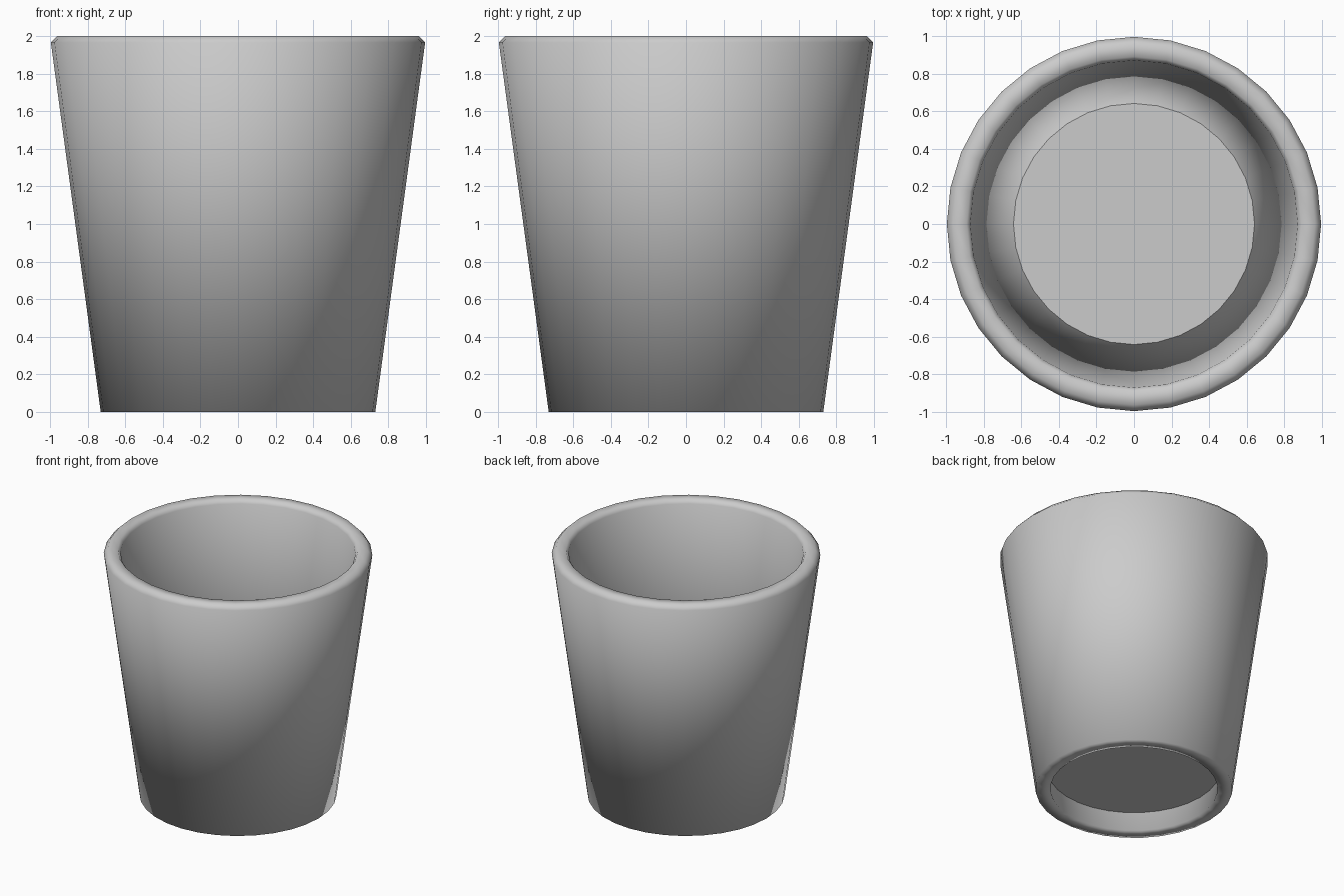
import bpy, bmesh
from math import sin, cos, pi

if "Cube" in bpy.data.objects:
    bpy.data.objects.remove(bpy.data.objects["Cube"])

SIDES = 32


def add_object(name, bm, smooth):
    bmesh.ops.recalc_face_normals(bm, faces=bm.faces)
    for f in bm.faces:
        f.smooth = smooth
    mesh = bpy.data.meshes.new(name)
    bm.to_mesh(mesh)
    bm.free()
    obj = bpy.data.objects.new(name, mesh)
    bpy.context.collection.objects.link(obj)
    return obj


# Tapered wall: closed (radius, height) section revolved around z
section = [(0.73, 0), (0.995, 1.965), (0.962, 2.0),
           (0.89, 2.0), (0.87, 1.97), (0.62, 0)]
bm = bmesh.new()
rings = [[bm.verts.new((r * cos(2 * pi * i / SIDES), r * sin(2 * pi * i / SIDES), z))
          for i in range(SIDES)] for r, z in section]
for a, b in zip(rings, rings[1:] + rings[:1]):
    for i in range(SIDES):
        j = (i + 1) % SIDES
        bm.faces.new((a[i], a[j], b[j], b[i]))
add_object("cup_wall", bm, True)

# Floor disc, raised to leave a recess underneath
bm = bmesh.new()
bmesh.ops.create_circle(bm, cap_ends=True, segments=SIDES, radius=0.643)
floor = add_object("cup_floor", bm, False)
floor.location.z = 0.165
